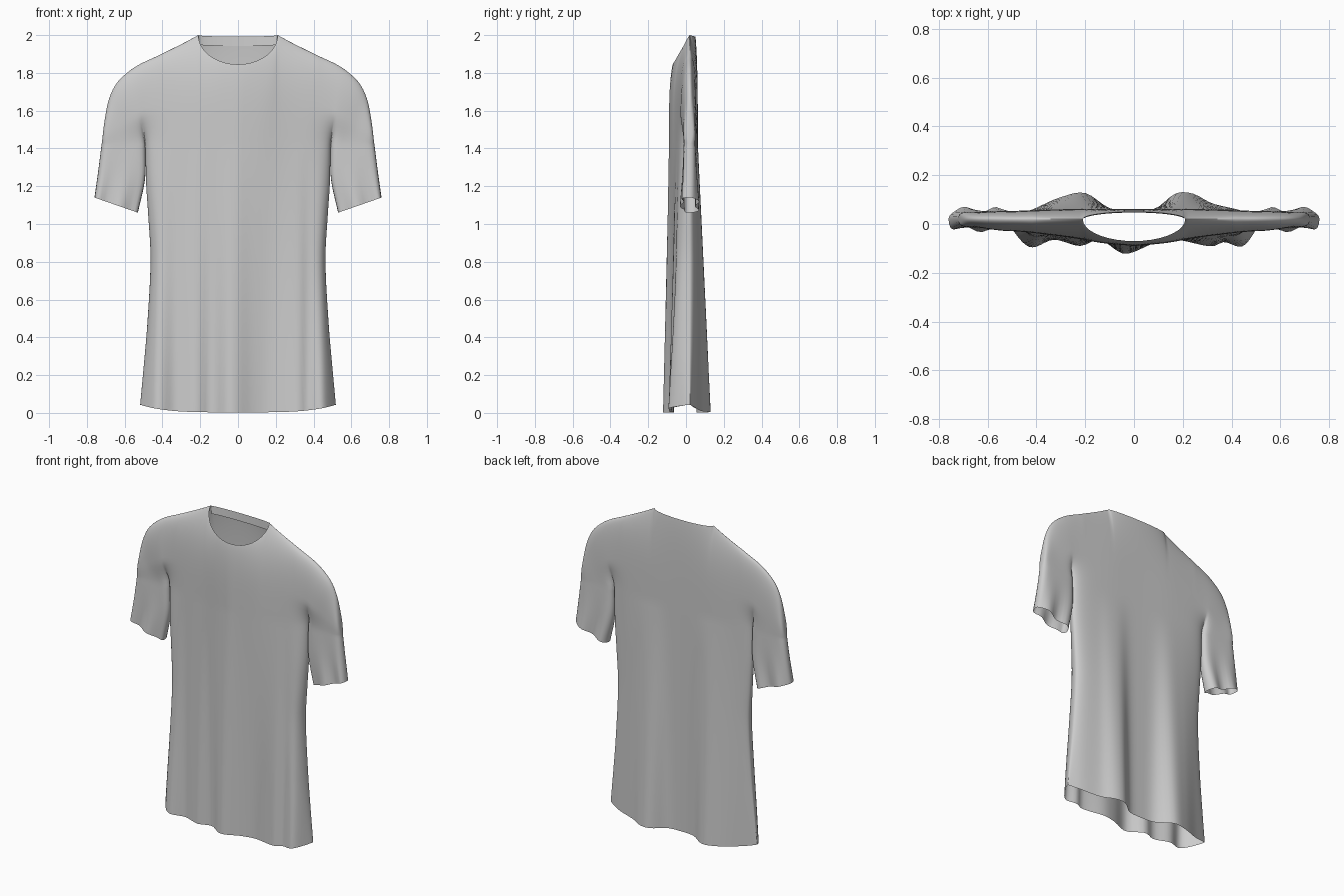
import bpy, bmesh
from math import sin, cos, pi

if "Cube" in bpy.data.objects:
    bpy.data.objects.remove(bpy.data.objects["Cube"])

YC = 0.02             # depth of the side seams
PIT = 1.42            # armpit height
HALF, NECK, ARM = 32, 9, 16   # columns: half torso, half neck, sleeve


def curve(pts, t):
    """Smooth value at t through (t, value) points."""
    t = min(max(t, pts[0][0]), pts[-1][0])
    n = len(pts)

    def slope(i):
        a, b = pts[max(i - 1, 0)], pts[min(i + 1, n - 1)]
        return (b[1] - a[1]) / (b[0] - a[0])
    i = max(k for k in range(n - 1) if pts[k][0] <= t)
    (x0, y0), (x1, y1) = pts[i], pts[i + 1]
    h = x1 - x0
    u = (t - x0) / h
    return (y0 * (2*u**3 - 3*u*u + 1) + y1 * (3*u*u - 2*u**3)
            + h * slope(i) * (u**3 - 2*u*u + u) + h * slope(i + 1) * (u**3 - u*u))


def closing(t, p, e=.5):
    """Falls from 1 to 0 as t reaches 1, rounding the sheet shut."""
    return max(0, 1 - abs(t)**p)**e


WIDTH = [(0, .518), (.2, .5), (.44, .48), (.79, .463), (1.03, .475), (1.2, .486), (PIT, .49)]
# Fold profiles along the hem
HEM = {-1: [(-.52, -.03), (-.43, -.10), (-.33, -.065), (-.22, -.09), (-.14, -.065), (-.04, -.122),
            (.08, -.08), (.17, -.065), (.32, -.092), (.37, -.075), (.45, -.10), (.52, -.03)],
       1: [(-.52, .03), (-.42, .06), (-.3, .11), (-.2, .127), (-.1, .065), (0, .055),
           (.09, .065), (.17, .125), (.24, .125), (.32, .085), (.45, .055), (.52, .03)]}
# Chest and back depth by distance from the centre
CHEST = {-1: [(0, -.09), (.12, -.078), (.25, -.058), (.4, -.04), (.6, -.018)],
         1: [(0, .062), (.25, .062), (.6, .05)]}
ARM_T = {-1: -.032, 1: .03}
# Shoulder outline, keyed by column
SH_X = [(9, .21), (14, .28), (19, .36), (24, .43), (32, .55), (36, .635), (40, .682), (44, .706), (48, .722)]
SH_Z = [(9, 2.0), (14, 1.962), (19, 1.922), (24, 1.888), (32, 1.828), (36, 1.755), (40, 1.665), (44, 1.55), (48, PIT)]


def torso(s, z, side):
    x = s * curve(WIDTH, z)
    k = 1 - z / PIT
    y = curve(CHEST[side], abs(x)) * (1 - k) + curve(HEM[side], x) * k
    y = YC + (y - YC) * closing(s, 12)
    return (x, y, z + .04 * k * s**4 + .003)


def sleeve(q, v, side, sign):
    xi, zi = curve([(0, .49), (.5, .492), (1, .53)], v), PIT + v * (1.06 - PIT)
    xo, zo = curve([(0, .722), (.5, .74), (1, .76)], v), PIT + v * (1.14 - PIT)
    f = (q + 1) / 2
    y = YC + (ARM_T[side] * (1 + .3 * v) + .012 * v * v * sin(11 * f)) * closing(q, 8)
    return (sign * (xi + (xo - xi) * f), y, zi + (zo - zi) * f + .003 * (1 - v))


def neck(a, side):
    """Neckline point, a = 0 at the centre and 1 at the shoulder."""
    c = cos(a * pi / 2)
    return (.21 * sin(a * pi / 2), YC + (-.09 if side < 0 else .03) * c,
            2 - (.155 if side < 0 else .008) * c)


def yoke(col, v, side, sign):
    if col <= HALF:
        b = torso(sign * sin(pi / 2 * col / HALF), PIT, side)
        mid = curve(CHEST[side], abs(b[0]))
    else:
        q = sin(pi / 2 * ((col - HALF) / ARM * 2 - 1))
        b = sleeve(q, 0, side, sign)
        f = (q + 1) / 2
        mid = curve(CHEST[side], abs(b[0])) * (1 - f) + (YC + ARM_T[side]) * f
        mid = YC + (mid - YC) * closing(max(q, 0), 8)
    if col <= NECK:
        px, py, pz = neck(col / NECK, side)
    else:
        px, py, pz = curve(SH_X, col), YC, curve(SH_Z, col)
    # the armpit pinch opens out upwards, then the sheet closes at the shoulder
    t = min(1, v / .4)
    y = b[1] + (mid - b[1]) * t * t * (3 - 2 * t)
    e = .9 - .4 * min(1, max(0, col - NECK) / 14)
    y = py + (y - py) * closing(v, 4, e)
    return (b[0] + (sign * px - b[0]) * v, y, b[2] + (pz - b[2]) * v)


def sheet(bm, nu, nv, fn):
    g = [[bm.verts.new(fn(i, j)) for i in range(nu + 1)] for j in range(nv + 1)]
    for j in range(nv):
        for i in range(nu):
            bm.faces.new((g[j][i], g[j][i+1], g[j+1][i+1], g[j+1][i]))


def finish(bm, name):
    bmesh.ops.remove_doubles(bm, verts=bm.verts, dist=2e-4)
    bmesh.ops.recalc_face_normals(bm, faces=bm.faces)
    me = bpy.data.meshes.new(name)
    bm.to_mesh(me)
    bm.free()
    me.shade_smooth()
    ob = bpy.data.objects.new(name, me)
    bpy.context.collection.objects.link(ob)


# Shirt: torso, sleeves and yoke, front and back
bm = bmesh.new()
for side in (-1, 1):
    sheet(bm, 2 * HALF, 40, lambda i, j: torso(sin(pi / 2 * (i / HALF - 1)), PIT * j / 40, side))
    for sign in (-1, 1):
        sheet(bm, ARM, 16, lambda i, j: sleeve(sin(pi / 2 * (i / ARM * 2 - 1)), j / 16, side, sign))
        sheet(bm, HALF + ARM, 24, lambda i, j: yoke(i, sin(pi / 2 * j / 24), side, sign))
finish(bm, "shirt")

# Facing inside the back of the neck
bm = bmesh.new()


def facing(i, j):
    a = .85 * (i / NECK - 1)
    x, y, z = neck(abs(a), 1)
    return (x * (1 if a > 0 else -1), y - .003 * j, z - .05 * j)


sheet(bm, 2 * NECK, 1, facing)
finish(bm, "neck_facing")
